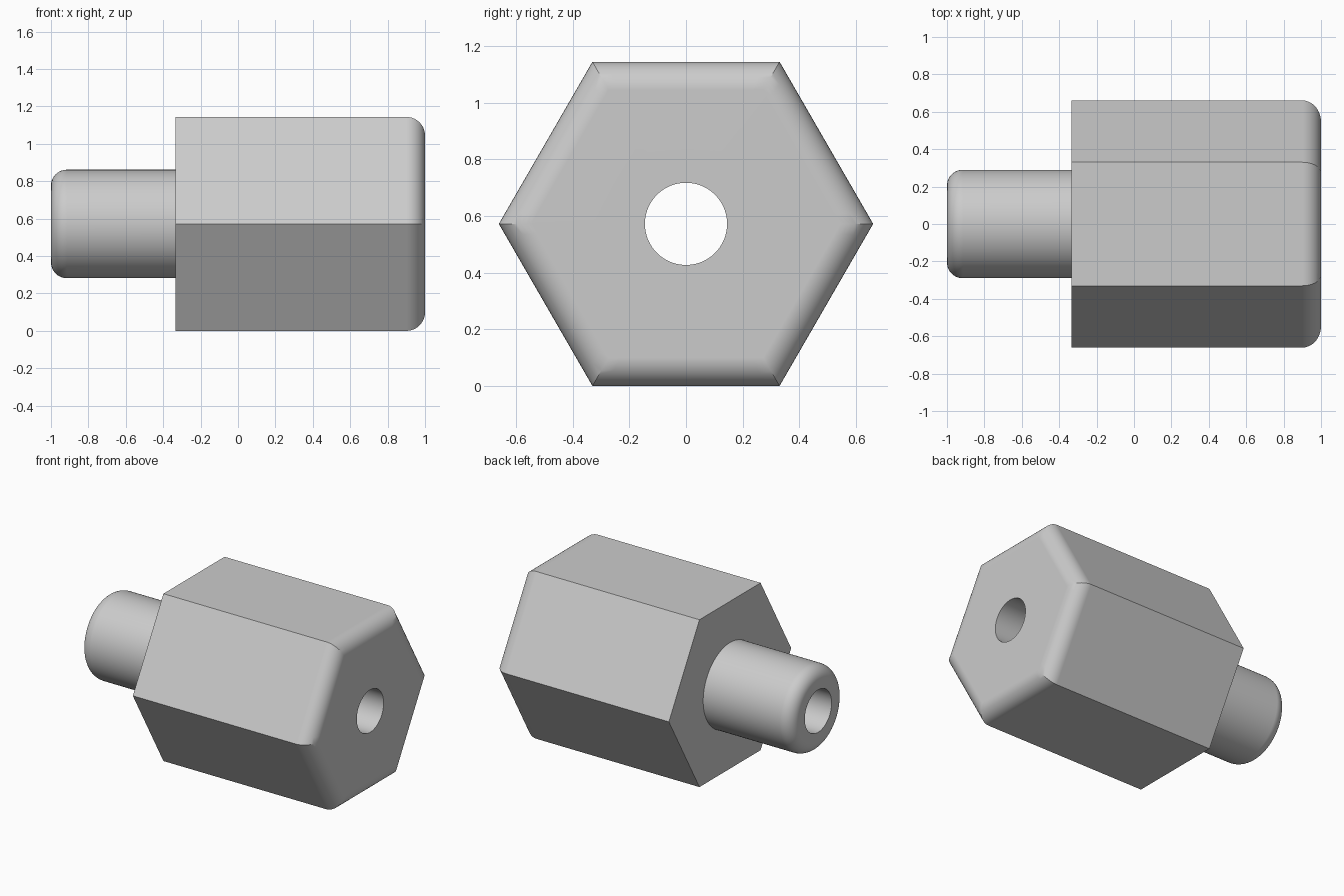
import bpy, bmesh, math

SEGS = 96
APOTHEM, SHAFT, BORE = 0.572, 0.29, 0.145
STEP_X = -0.333

cube = bpy.data.objects.get("Cube")
if cube:
    bpy.data.objects.remove(cube)

grey = bpy.data.materials.new("plain_grey")
grey.use_nodes = True
COLOUR = (0.6, 0.6, 0.6, 1)
grey.diffuse_color = COLOUR
grey.node_tree.nodes["Principled BSDF"].inputs["Base Color"].default_value = COLOUR


def ring(bm, x, size, hexagonal):
    """Circle of radius size, or hexagon of apothem size, around the x axis."""
    verts = []
    for i in range(SEGS):
        a = 2 * math.pi * i / SEGS
        r = size
        if hexagonal:
            r /= math.cos(a % (math.pi / 3) - math.pi / 6)
        verts.append(bm.verts.new((x, r * math.cos(a), APOTHEM + r * math.sin(a))))
    return verts


def fillet(end_x, size, radius, direction, hexagonal, steps=10):
    """Quarter round from the side wall to the end face."""
    points = []
    for i in range(steps + 1):
        t = math.pi / 2 * i / steps
        points.append((end_x - direction * radius * (1 - math.sin(t)),
                       size - radius * (1 - math.cos(t)), hexagonal))
    return points


def sweep(name, profile):
    """Skin the rings of a profile, listed from the step face to the bore."""
    bm = bmesh.new()
    rings = [ring(bm, *p) for p in profile]
    for a, b in zip(rings, rings[1:]):
        for i in range(SEGS):
            j = (i + 1) % SEGS
            bm.faces.new((a[i], a[j], b[j], b[i]))
    # Orient by the bore, whose faces must point at the axis
    bm.faces.ensure_lookup_table()
    bm.normal_update()
    bore_face = bm.faces[-1]
    centre = bore_face.calc_center_median()
    if bore_face.normal.y * centre.y + bore_face.normal.z * (centre.z - APOTHEM) > 0:
        bmesh.ops.reverse_faces(bm, faces=bm.faces[:])
    mesh = bpy.data.meshes.new(name)
    bm.to_mesh(mesh)
    bm.free()
    mesh.materials.append(grey)
    mesh.shade_smooth()
    mesh.set_sharp_from_angle(angle=math.radians(30))
    obj = bpy.data.objects.new(name, mesh)
    bpy.context.collection.objects.link(obj)
    # Keep the flat faces flat next to the rounded edges
    weighted = obj.modifiers.new("flat_face_normals", "WEIGHTED_NORMAL")
    weighted.keep_sharp = True


# Hexagonal body with one rounded end
sweep("hex_body",
      [(STEP_X, SHAFT, False), (STEP_X, APOTHEM, True)]
      + fillet(1, APOTHEM, 0.1, 1, True)
      + [(1, BORE, False), (STEP_X, BORE, False)])

# Round shaft with a rounded tip, bored through
sweep("round_shaft",
      [(STEP_X, SHAFT, False)]
      + fillet(-1, SHAFT, 0.085, -1, False)
      + [(-1, BORE, False), (STEP_X, BORE, False)])
